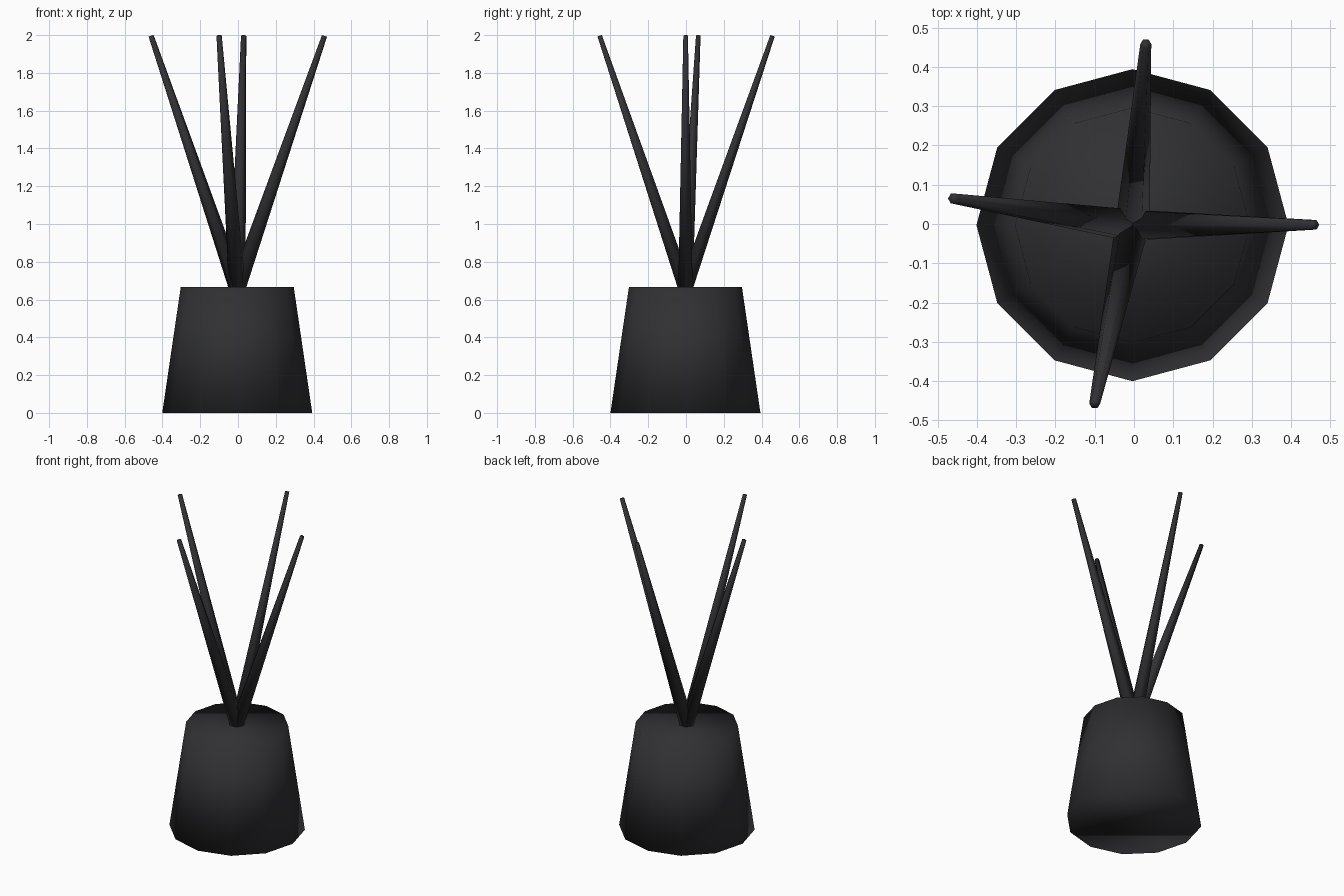
import bpy, bmesh
from math import cos, sin, pi
from mathutils import Vector

if "Cube" in bpy.data.objects:
    bpy.data.objects.remove(bpy.data.objects["Cube"])

charcoal = bpy.data.materials.new("charcoal")
charcoal.diffuse_color = (0.03, 0.03, 0.034, 1)
charcoal.use_nodes = True
charcoal.node_tree.nodes["Principled BSDF"].inputs["Base Color"].default_value = charcoal.diffuse_color


def tapered(name, start, end, r1, r2, sides):
    """Capped, smooth-shaded tapered prism running from start to end."""
    start, end = Vector(start), Vector(end)
    axis = end - start
    turn = Vector((0, 0, 1)).rotation_difference(axis)
    bm = bmesh.new()
    rings = []
    for centre, r in ((start, r1), (end, r2)):
        rings.append([bm.verts.new(centre + turn @ Vector(
            (r * cos(2 * pi * i / sides), r * sin(2 * pi * i / sides), 0)))
            for i in range(sides)])
    low, high = rings
    for i in range(sides):
        j = (i + 1) % sides
        bm.faces.new((low[i], low[j], high[j], high[i]))
    bm.faces.new(low[::-1])
    bm.faces.new(high)
    for f in bm.faces:
        f.smooth = True
    mesh = bpy.data.meshes.new(name)
    bm.to_mesh(mesh)
    bm.free()
    mesh.materials.append(charcoal)
    obj = bpy.data.objects.new(name, mesh)
    bpy.context.collection.objects.link(obj)
    return obj


# Twelve-sided tapered bottle
CX, CY = -0.004, -0.003
tapered("bottle", (CX, CY, 0), (CX, CY, 0.667), 0.397, 0.299, 12)

# Four reeds fanning out from the centre of the bottle top
tips = {
    "reed_right": (0.458, -0.002),
    "reed_back": (0.03, 0.458),
    "reed_left": (-0.46, 0.065),
    "reed_front": (-0.10, -0.457),
}
for name, (x, y) in tips.items():
    tapered(name, (CX, CY, 0.66), (x, y, 1.996), 0.044, 0.014, 6)
